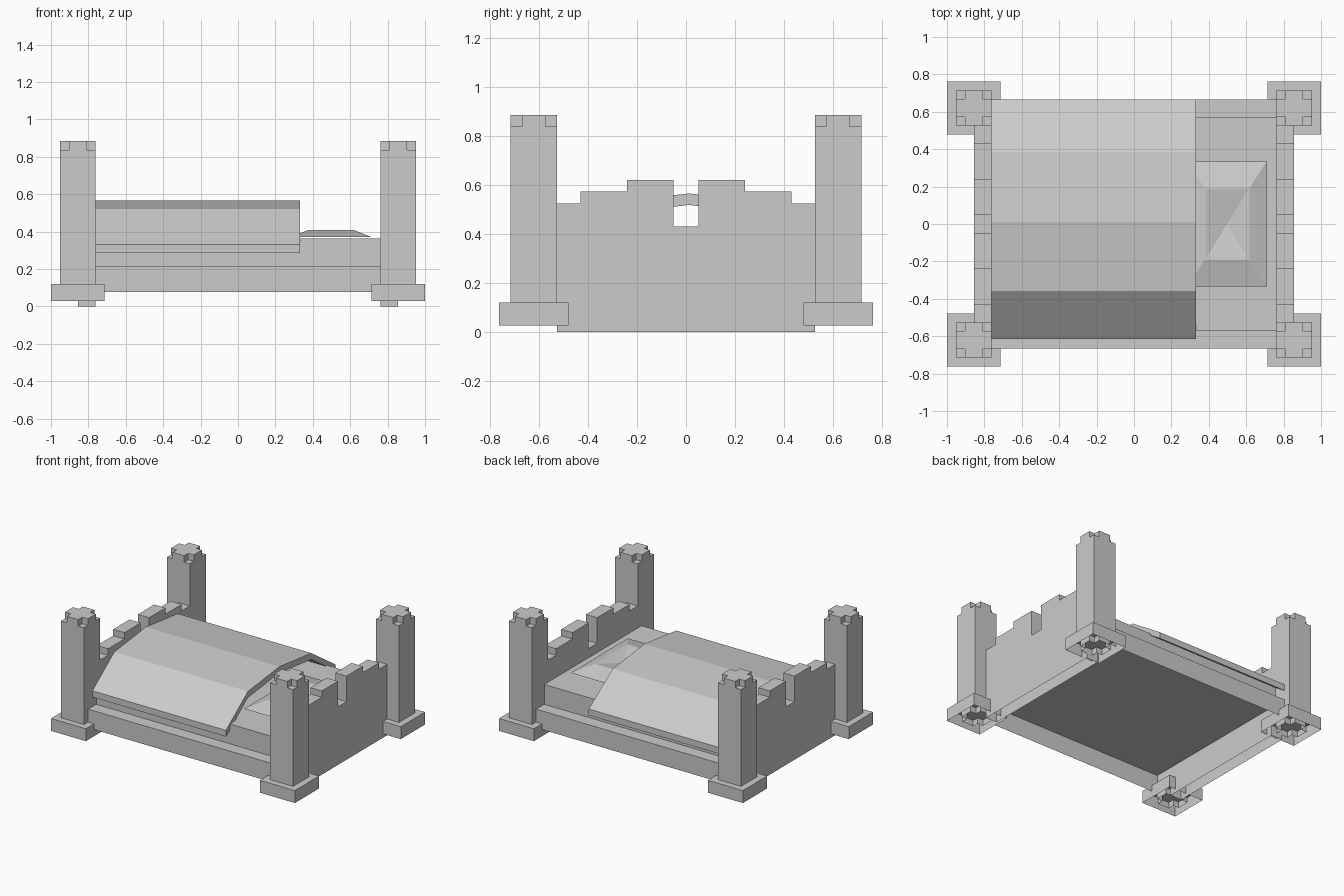
import bpy, bmesh

if "Cube" in bpy.data.objects:
    bpy.data.objects.remove(bpy.data.objects["Cube"])


def make_object(name, bm):
    bmesh.ops.remove_doubles(bm, verts=bm.verts, dist=0.0001)
    bmesh.ops.recalc_face_normals(bm, faces=bm.faces)
    mesh = bpy.data.meshes.new(name)
    bm.to_mesh(mesh)
    bm.free()
    obj = bpy.data.objects.new(name, mesh)
    bpy.context.collection.objects.link(obj)
    return obj


def prism(name, outline, axis, lo, hi, skip=None):
    """Extrude a 2D outline along x or z; skip drops faces pointing down."""
    bm = bmesh.new()
    place = (lambda p, t: (t, p[0], p[1])) if axis == 'x' else (lambda p, t: (p[0], p[1], t))
    face = bm.faces.new([bm.verts.new(place(p, lo)) for p in outline])
    top = bmesh.ops.extrude_face_region(bm, geom=[face], use_keep_orig=True)['geom']
    shift = (hi - lo, 0, 0) if axis == 'x' else (0, 0, hi - lo)
    bmesh.ops.translate(bm, vec=shift, verts=[g for g in top if isinstance(g, bmesh.types.BMVert)])
    bmesh.ops.recalc_face_normals(bm, faces=bm.faces)
    if skip == 'bottom':
        low = min(v.co.z for v in bm.verts)
        gone = [f for f in bm.faces if all(v.co.z < low + 0.001 for v in f.verts)]
        bmesh.ops.delete(bm, geom=gone, context='FACES')
    return make_object(name, bm)


def rect(x0, x1, y0, y1):
    return [(x0, y0), (x1, y0), (x1, y1), (x0, y1)]


def cross(cx, cy, h, n):
    """Square of half size h with corners of size n cut away."""
    k = h - n
    q = [(h, -k), (h, k), (k, k), (k, h), (-k, h), (-k, k),
         (-h, k), (-h, -k), (-k, -k), (-k, -h), (k, -h), (k, -k)]
    return [(cx + x, cy + y) for x, y in q]


# Corner towers with notched ends and hollow square feet
for sx, end in ((-1, "foot"), (1, "head")):
    for sy, side in ((-1, "front"), (1, "back")):
        tag = f"{end}_{side}"
        cx, cy = sx * 0.857, sy * 0.62
        prism("tower_" + tag, rect(cx - .094, cx + .094, cy - .094, cy + .094), 'z', 0.08, 0.837)
        prism("battlement_" + tag, cross(cx, cy, 0.094, 0.047), 'z', 0.837, 0.885)
        prism("tower_end_" + tag, cross(cx, cy, 0.094, 0.047), 'z', 0.035, 0.08, 'bottom')
        prism("tower_foot_" + tag, rect(cx - .143, cx + .143, cy - .142, cy + .142),
              'z', 0.028, 0.12, 'bottom')

# Stepped end walls with a centre notch
half = [(0.05, 0.43), (0.05, 0.62), (0.24, 0.62), (0.24, 0.573),
        (0.43, 0.573), (0.43, 0.525), (0.526, 0.525), (0.526, 0.0)]
wall = half + [(-y, z) for y, z in reversed(half)]
prism("headboard_wall", wall, 'x', 0.763, 0.855, 'bottom')
prism("footboard_wall", wall, 'x', -0.855, -0.763, 'bottom')

# Bed frame, hollow underneath, and mattress
prism("bed_frame", rect(-0.763, 0.763, -0.665, 0.665), 'z', 0.077, 0.215, 'bottom')
prism("mattress", rect(-0.763, 0.763, -0.57, 0.57), 'z', 0.215, 0.362)

# Arched blanket
arch = [(-0.615, 0.332), (-0.358, 0.522), (0.012, 0.565), (0.385, 0.522), (0.665, 0.332)]
prism("blanket", arch + [(y, z - 0.047) for y, z in reversed(arch)], 'x', -0.765, 0.332)

# Pillow: bevelled slab with a dented top
bm = bmesh.new()
px = 0.4975
rings = []
for hx, hy, z in ((0.213, 0.335, 0.372), (0.12, 0.192, 0.409), (0.112, 0.184, 0.409)):
    rings.append([bm.verts.new((x, y, z)) for x, y in rect(px - hx, px + hx, -hy, hy)])
bm.faces.new(rings[0])
for a, b in zip(rings, rings[1:]):
    for i in range(4):
        j = (i + 1) % 4
        bm.faces.new((a[i], a[j], b[j], b[i]))
dent = bm.verts.new((px, 0, 0.375))
for i in range(4):
    bm.faces.new((rings[2][i], rings[2][(i + 1) % 4], dent))
make_object("pillow", bm)
